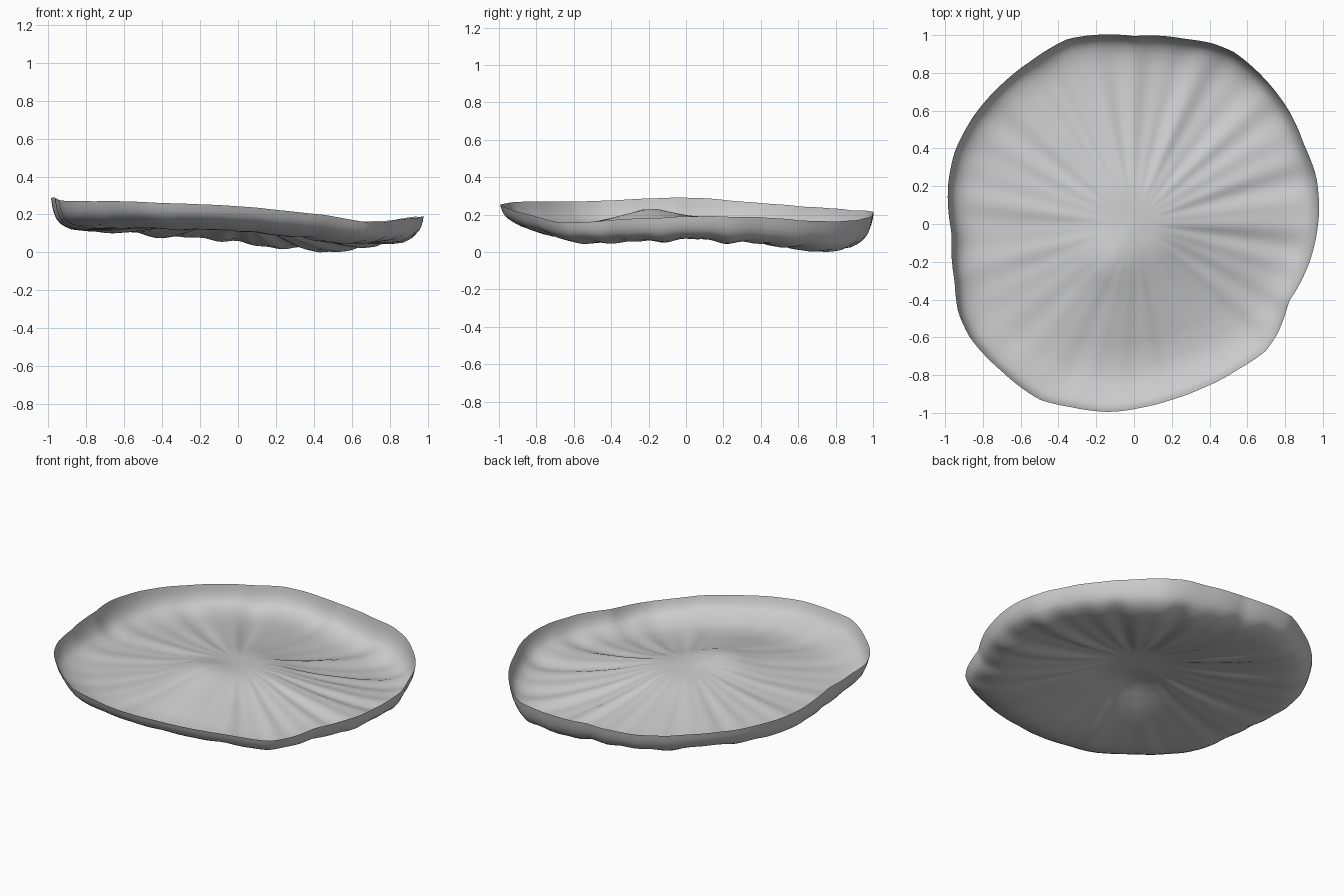
import bpy, bmesh, math
from mathutils import Vector

if "Cube" in bpy.data.objects:
    bpy.data.objects.remove(bpy.data.objects["Cube"])

# Rim outline seen from above
OUTLINE = [(.98, .07), (.965, .25), (.90, .42), (.82, .6), (.70, .76), (.53, .91), (.42, .955),
           (.27, .98), (0, .995), (-.35, .98), (-.55, .86), (-.70, .74), (-.85, .57),
           (-.95, .38), (-.985, .2), (-.965, -.05), (-.95, -.3), (-.93, -.47), (-.87, -.6),
           (-.7, -.78), (-.5, -.93), (-.33, -.97), (-.13, -.995), (.05, -.97), (.2, -.93),
           (.36, -.87), (.55, -.77), (.70, -.67), (.76, -.58), (.82, -.41), (.93, -.2)]
# Heights by angle in degrees: rim edge and trough just inside it
RIM = [(0, .205), (20, .205), (45, .175), (65, .19), (90, .22), (135, .25), (160, .28),
       (180, .31), (210, .285), (235, .285), (270, .26), (300, .21), (318, .165), (338, .19)]
TROUGH = [(0, .08), (25, .065), (45, .03), (65, .018), (90, .07), (135, .12), (180, .135),
          (225, .135), (270, .115), (300, .08), (320, .05), (340, .07)]
# Radial profile: centre-to-trough blend and trough-to-rim curl (steep, and soft at the front)
CONE = [(0, 1), (.15, .97), (.22, .88), (.35, .6), (.5, .34), (.7, .08), (.82, 0), (1, 0)]
STEEP = [(0, 0), (.84, 0), (.9, .05), (.95, .18), (.98, .42), (.993, .7), (1, 1)]
SOFT = [(0, 0), (.7, 0), (.82, .09), (.9, .28), (.95, .46), (.98, .65), (1, 1)]


def lerp(table, t):
    for (a, va), (b, vb) in zip(table, table[1:]):
        if t <= b:
            return va + (vb - va) * (t - a) / (b - a)
    return table[-1][1]


def wrapped(table):
    t = sorted(table)
    return [(t[-1][0] - 360, t[-1][1])] + t + [(t[0][0] + 360, t[0][1])]


def around(table, deg):
    # averaged for a gently rounded height curve
    return sum(lerp(table, (deg + d) % 360) for d in (-6, -3, 0, 3, 6)) / 5


RADIUS = wrapped([(math.degrees(math.atan2(y, x)) % 360, math.hypot(x, y)) for x, y in OUTLINE])
RIM, TROUGH = wrapped(RIM), wrapped(TROUGH)


def wrinkle(deg, s):
    # radial folds, strongest at the back right, calm in front and at the flat centre
    a = math.radians(deg)
    w = .5 * math.sin(17 * a + .6) + .4 * math.sin(31 * a + 2 + s) + .4 * math.sin(11 * a + 1)
    side = .7 + .4 * math.cos(a - math.radians(60))
    fade = min(1, max(0, (s - .15) / .4)) * min(1, (1 - s) / .12 + .2)
    return .012 * w * side * fade


def point(deg, s):
    r = lerp(RADIUS, deg % 360) * s
    a = math.radians(deg)
    x, y = r * math.cos(a), r * math.sin(a)
    low, high = around(TROUGH, deg), around(RIM, deg)
    front = max(0, math.cos(a - math.radians(265))) ** 1.5
    curl = lerp(STEEP, s) * (1 - front) + lerp(SOFT, s) * front
    z = low + (.205 - low) * lerp(CONE, s) + (high - low) * curl
    # raised fold in front of the centre, sloping down as a flat front sector
    z += .045 * math.exp(-((x + .13) ** 2 + (y + .2) ** 2) / .025)
    z += .025 * math.exp(-((x + .08) / .24) ** 2 - ((y + .45) / .2) ** 2)
    return Vector((x, y, z + wrinkle(deg, s)))


# Wrinkled dish as one thin sheet
N = 180
RINGS = [.06, .12, .18, .25, .32, .4, .48, .56, .64, .71, .77, .82, .86, .9, .93, .955,
         .975, .988, .995, 1]
bm = bmesh.new()
centre = bm.verts.new(point(0, 0))
rings = [[bm.verts.new(point(i * 360 / N, s)) for i in range(N)] for s in RINGS]
for i in range(N):
    j = (i + 1) % N
    bm.faces.new((centre, rings[0][i], rings[0][j]))
    for a, b in zip(rings, rings[1:]):
        bm.faces.new((a[i], b[i], b[j], a[j]))

# Rest on the ground
drop = min(v.co.z for v in bm.verts)
for v in bm.verts:
    v.co.z -= drop
mesh = bpy.data.meshes.new("wrinkled_dish")
bm.to_mesh(mesh)
bm.free()
for p in mesh.polygons:
    p.use_smooth = True
dish = bpy.data.objects.new("wrinkled_dish", mesh)
bpy.context.collection.objects.link(dish)
